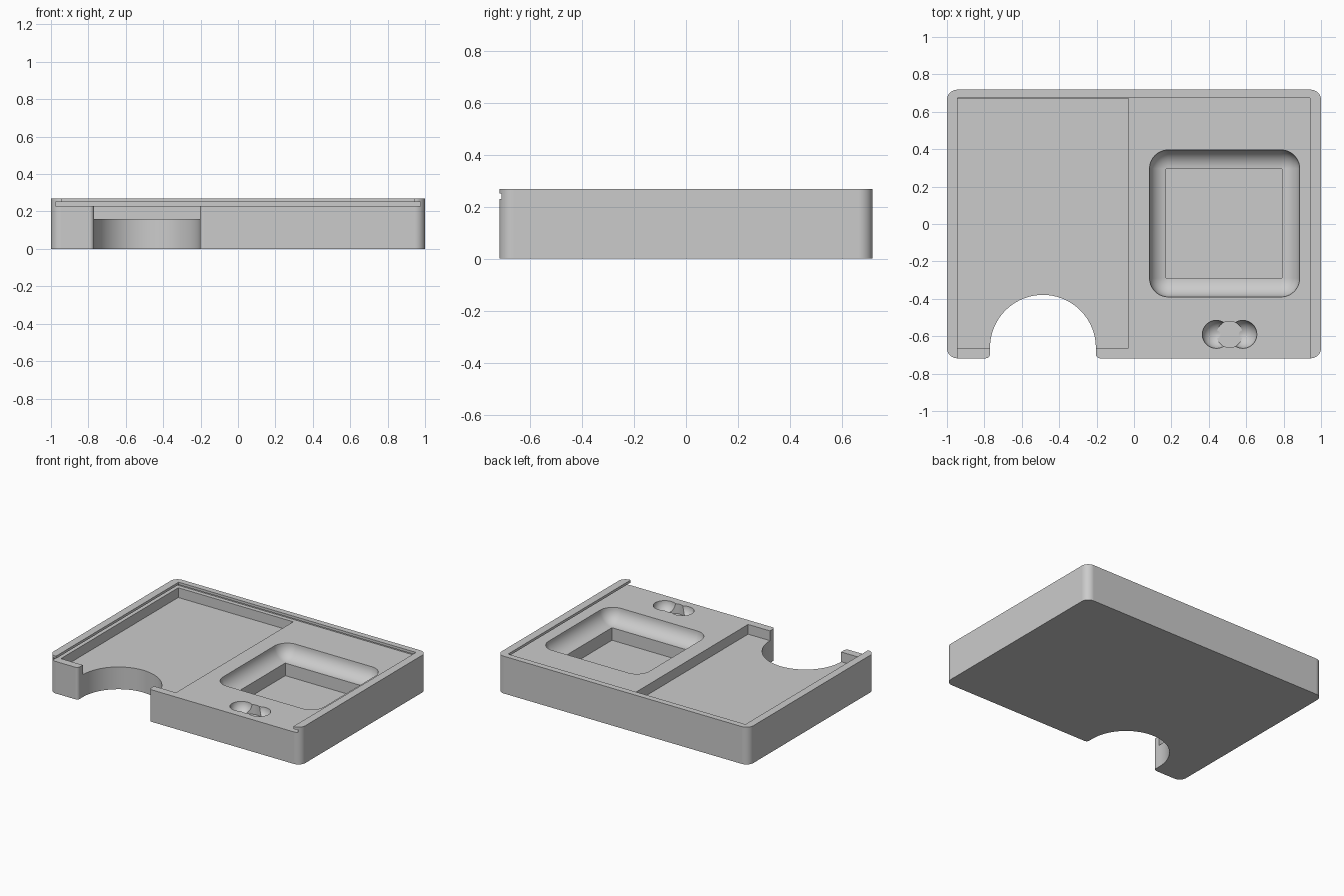
import bpy, bmesh
from math import sin, cos, pi
from mathutils import Matrix, Vector

old = bpy.data.objects.get("Cube")
if old:
    bpy.data.objects.remove(old, do_unlink=True)

HALF_W, HALF_D, HEIGHT = 1.0, 0.718, 0.268
FLOOR = 0.23      # deck the sliding lid rests on

grey = bpy.data.materials.new("plain grey")
grey.use_nodes = True
grey.diffuse_color = (0.6, 0.6, 0.6, 1)
grey.node_tree.nodes["Principled BSDF"].inputs["Base Color"].default_value = (0.6, 0.6, 0.6, 1)


def finish(name, bm):
    bmesh.ops.recalc_face_normals(bm, faces=bm.faces)
    mesh = bpy.data.meshes.new(name)
    bm.to_mesh(mesh)
    bm.free()
    mesh.materials.append(grey)
    ob = bpy.data.objects.new(name, mesh)
    bpy.context.collection.objects.link(ob)
    return ob


def box(name, x, y, z, radius=0, vertical_only=False):
    """Box between (min, max) pairs, optionally with rounded edges."""
    bm = bmesh.new()
    bmesh.ops.create_cube(bm, size=1)
    for v in bm.verts:
        v.co = Vector([(r[0] + r[1]) / 2 + c * (r[1] - r[0]) for c, r in zip(v.co, (x, y, z))])
    if radius:
        edges = [e for e in bm.edges if not vertical_only
                 or abs(e.verts[0].co.z - e.verts[1].co.z) > 0.01]
        bmesh.ops.bevel(bm, geom=edges, offset=radius, segments=10, profile=0.5, affect='EDGES')
    return finish(name, bm)


def prism(name, outline, z0, z1):
    bm = bmesh.new()
    face = bm.faces.new([bm.verts.new((x, y, z0)) for x, y in outline])
    top = bmesh.ops.extrude_face_region(bm, geom=[face])
    bmesh.ops.translate(bm, vec=(0, 0, z1 - z0),
                        verts=[g for g in top["geom"] if isinstance(g, bmesh.types.BMVert)])
    return finish(name, bm)


def arc(cx, cy, r, a0, a1, n):
    return [(cx + r * cos(a0 + (a1 - a0) * i / n), cy + r * sin(a0 + (a1 - a0) * i / n))
            for i in range(n + 1)]


def ball(name, centre, r):
    bm = bmesh.new()
    bmesh.ops.create_uvsphere(bm, u_segments=40, v_segments=24, radius=r,
                              matrix=Matrix.Translation(centre))
    return finish(name, bm)


# Solid tray with rounded upright corners
tray = box("tray_body", (-HALF_W, HALF_W), (-HALF_D, HALF_D), (0, HEIGHT), 0.055, True)

# Lid channel, open at the front, with a wider groove under the lip
cutters = [
    box("lid_opening", (-0.945, 0.942), (-1, 0.675), (0.24, 0.4)),
    box("lid_groove", (-0.975, 0.975), (-1, 0.70), (FLOOR, 0.25)),
    # Card compartment
    box("card_pocket", (-0.944, -0.03), (-0.662, 0.67), (0.16, 0.245)),
    # Dished pocket with a square well
    box("dish_pocket", (0.083, 0.886), (-0.39, 0.396), (0.13, 0.48), 0.1),
    box("square_well", (0.17, 0.79), (-0.288, 0.294), (0.04, 0.2)),
]

# Thumb cutout right through the front wall, with softened mouth corners
cx, r, f = -0.487, 0.283, 0.022
mouth_y = -HALF_D + f
outline = arc(cx, -0.662, r, 0, pi, 48)
outline += arc(cx - r - f, mouth_y, f, 0, -pi / 2, 6)
outline += [(cx - r - f, -0.9), (cx + r + f, -0.9)]
outline += arc(cx + r + f, mouth_y, f, -pi / 2, -pi, 6)
cutters.append(prism("thumb_cutout", outline, -0.2, 0.5))

# Finger dip: two bowls joined by a flat round recess
for x in (0.44, 0.582):
    cutters.append(ball("finger_bowl", (x, -0.59, FLOOR + 0.001), 0.075))
cutters.append(prism("finger_recess", arc(0.511, -0.59, 0.07, 0, 2 * pi * 39 / 40, 39),
                     FLOOR - 0.07, 0.245))

# Carve everything out of the tray
bpy.context.view_layer.objects.active = tray
for c in cutters:
    mod = tray.modifiers.new("cut", 'BOOLEAN')
    mod.operation, mod.solver, mod.object = 'DIFFERENCE', 'EXACT', c
    bpy.ops.object.modifier_apply(modifier=mod.name)
    bpy.data.objects.remove(c, do_unlink=True)

bpy.ops.object.select_all(action='DESELECT')
tray.select_set(True)
bpy.ops.object.shade_smooth_by_angle(angle=0.5)
weighted = tray.modifiers.new("flat_faces", 'WEIGHTED_NORMAL')
weighted.keep_sharp = True
